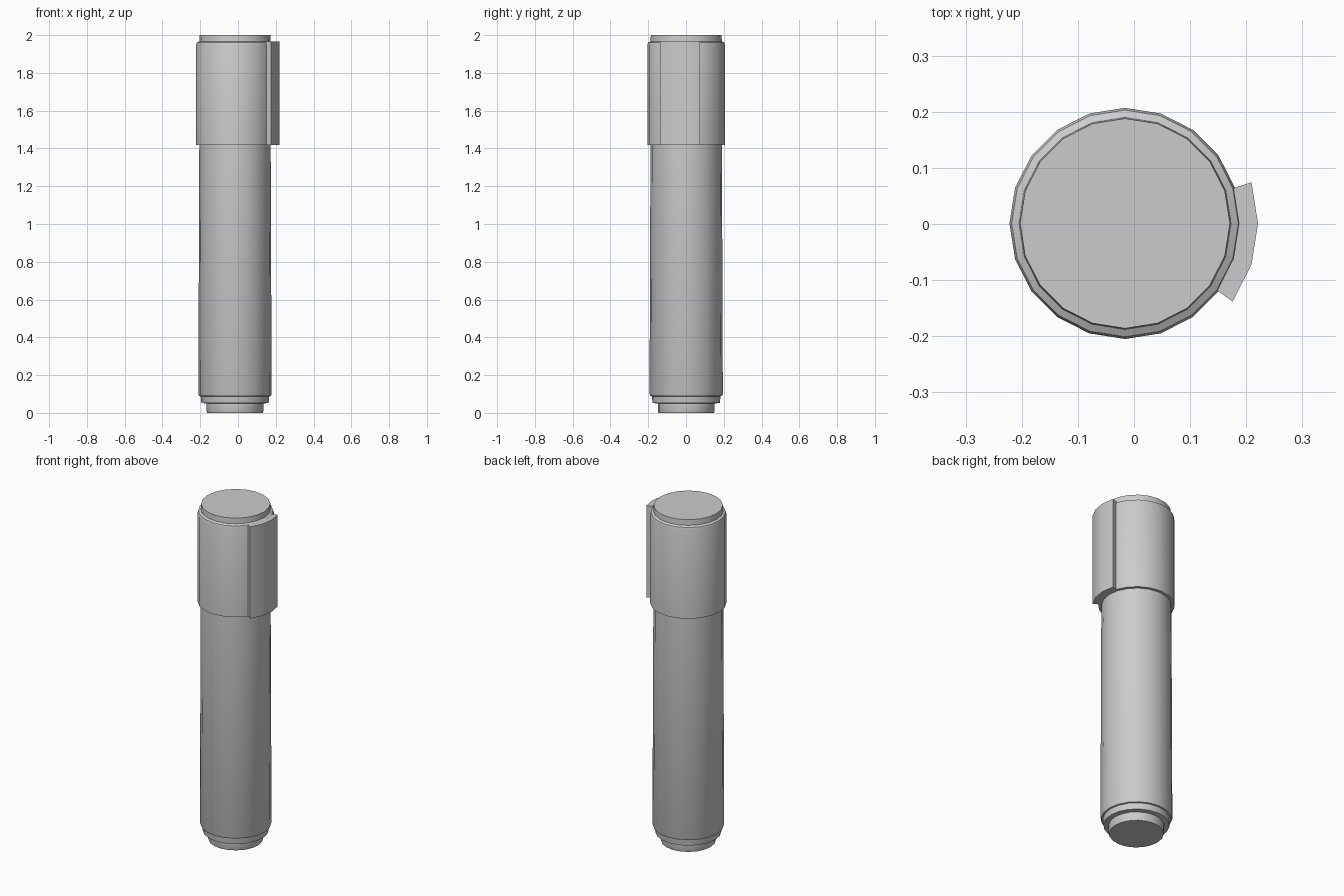
import bpy, bmesh, math

if "Cube" in bpy.data.objects:
    bpy.data.objects.remove(bpy.data.objects["Cube"])

SIDES = 20
CX, CY = -0.016, 0.001   # pen axis, offset by the clip


def ring_point(r, step, z):
    a = 2 * math.pi * step / SIDES
    return (CX + r * math.cos(a), CY + r * math.sin(a), z)


def finish(name, bm):
    bmesh.ops.recalc_face_normals(bm, faces=bm.faces)
    mesh = bpy.data.meshes.new(name)
    bm.to_mesh(mesh)
    bm.free()
    obj = bpy.data.objects.new(name, mesh)
    bpy.context.collection.objects.link(obj)
    bpy.context.view_layer.objects.active = obj
    obj.select_set(True)
    bpy.ops.object.shade_smooth_by_angle(angle=math.radians(30))
    obj.select_set(False)
    return obj


def lathe(name, profile):
    """Closed solid from (radius, height) points, bottom to top."""
    bm = bmesh.new()
    rings = [[bm.verts.new(ring_point(r, i, z)) for i in range(SIDES)]
             for r, z in profile]
    for low, high in zip(rings, rings[1:]):
        for i in range(SIDES):
            j = (i + 1) % SIDES
            bm.faces.new((low[i], low[j], high[j], high[i]))
    bm.faces.new(rings[0])
    bm.faces.new(rings[-1])
    return finish(name, bm)


# Barrel with the stepped end plug
lathe("barrel", [(0.147, 0.0), (0.15, 0.008), (0.15, 0.05), (0.178, 0.052),
                 (0.182, 0.088), (0.19, 0.09), (0.194, 0.1), (0.189, 1.43)])

# Cap with rounded shoulder and top disc
lathe("cap", [(0.206, 1.418), (0.206, 1.948), (0.202, 1.96), (0.189, 1.967),
              (0.187, 2.0)])

# Clip: a curved plate standing off the cap over three of its sides
bm = bmesh.new()
sections = []
for step in range(-2, 2):
    sections.append([bm.verts.new(ring_point(r, step, z)) for r, z in
                     ((0.203, 1.418), (0.237, 1.418), (0.237, 1.965), (0.203, 1.965))])
for a, b in zip(sections, sections[1:]):
    for i in range(4):
        j = (i + 1) % 4
        bm.faces.new((a[i], a[j], b[j], b[i]))
bm.faces.new(sections[0])
bm.faces.new(sections[-1])
finish("clip", bm)
